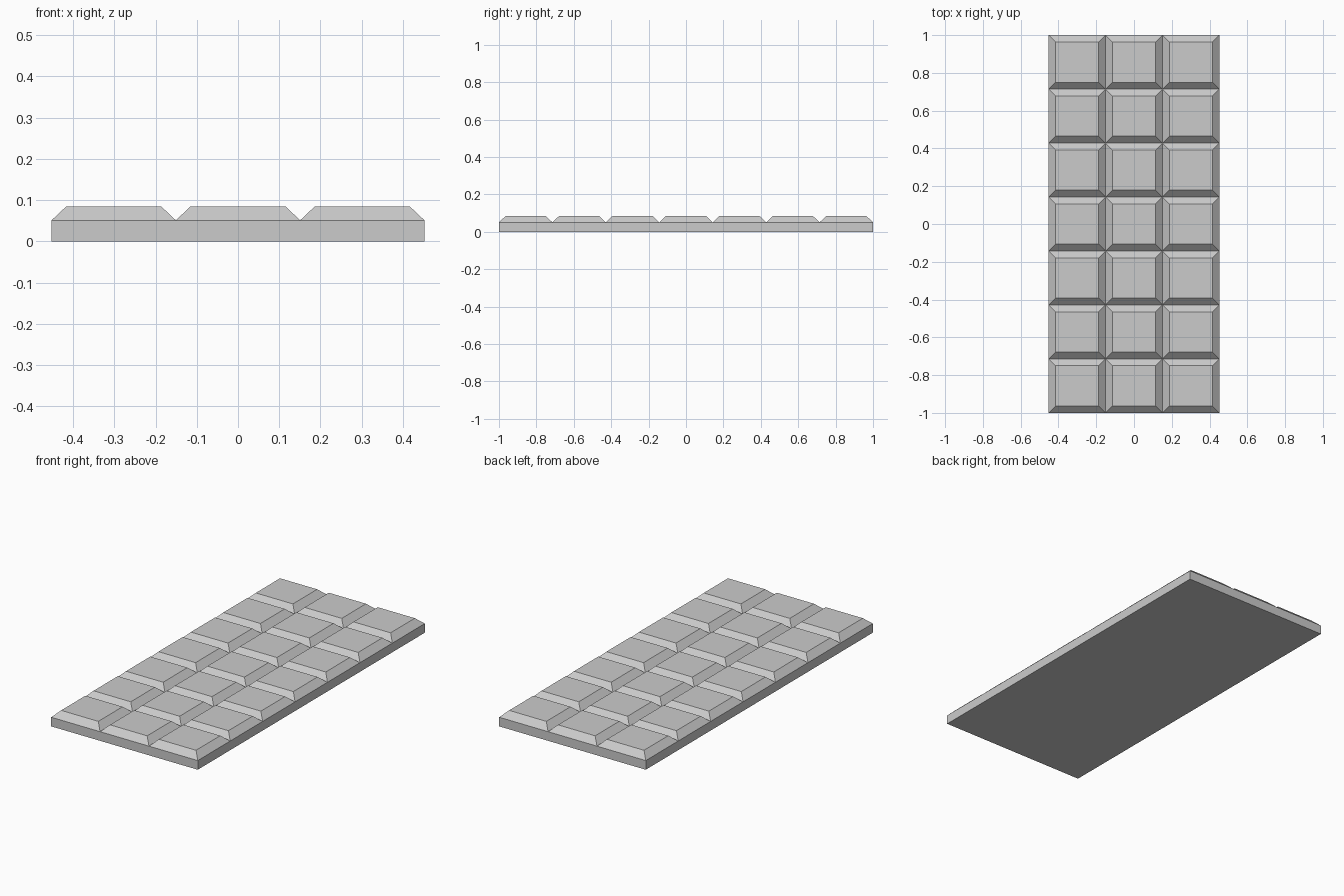
import bpy, bmesh

if "Cube" in bpy.data.objects:
    bpy.data.objects.remove(bpy.data.objects["Cube"])

COLS, ROWS = 3, 7
WIDTH, LENGTH = 0.904, 2.0
SLAB, TOP, BEVEL = 0.051, 0.085, 0.036


def finish(name, bm):
    bmesh.ops.recalc_face_normals(bm, faces=bm.faces[:])
    mesh = bpy.data.meshes.new(name)
    bm.to_mesh(mesh)
    bm.free()
    obj = bpy.data.objects.new(name, mesh)
    bpy.context.collection.objects.link(obj)
    return obj


# Bar: a grid of cells at slab height
bm = bmesh.new()
bmesh.ops.create_grid(bm, x_segments=COLS, y_segments=ROWS, size=0.5)
for v in bm.verts:
    v.co = (v.co.x * WIDTH, v.co.y * LENGTH, SLAB)
cells = bm.faces[:]
rim = [e for e in bm.edges if e.is_boundary]

# Slab sides and closed underside
skirt = bmesh.ops.extrude_edge_only(bm, edges=rim)["geom"]
for v in skirt:
    if isinstance(v, bmesh.types.BMVert):
        v.co.z = 0
bottom = [e for e in bm.edges if all(v.co.z == 0 for v in e.verts)]
bmesh.ops.contextual_create(bm, geom=bottom)

# Raised squares with sloped edges
bmesh.ops.inset_individual(bm, faces=cells, thickness=BEVEL, use_even_offset=True)
for f in cells:
    for v in f.verts:
        v.co.z = TOP

finish("chocolate_bar", bm)
